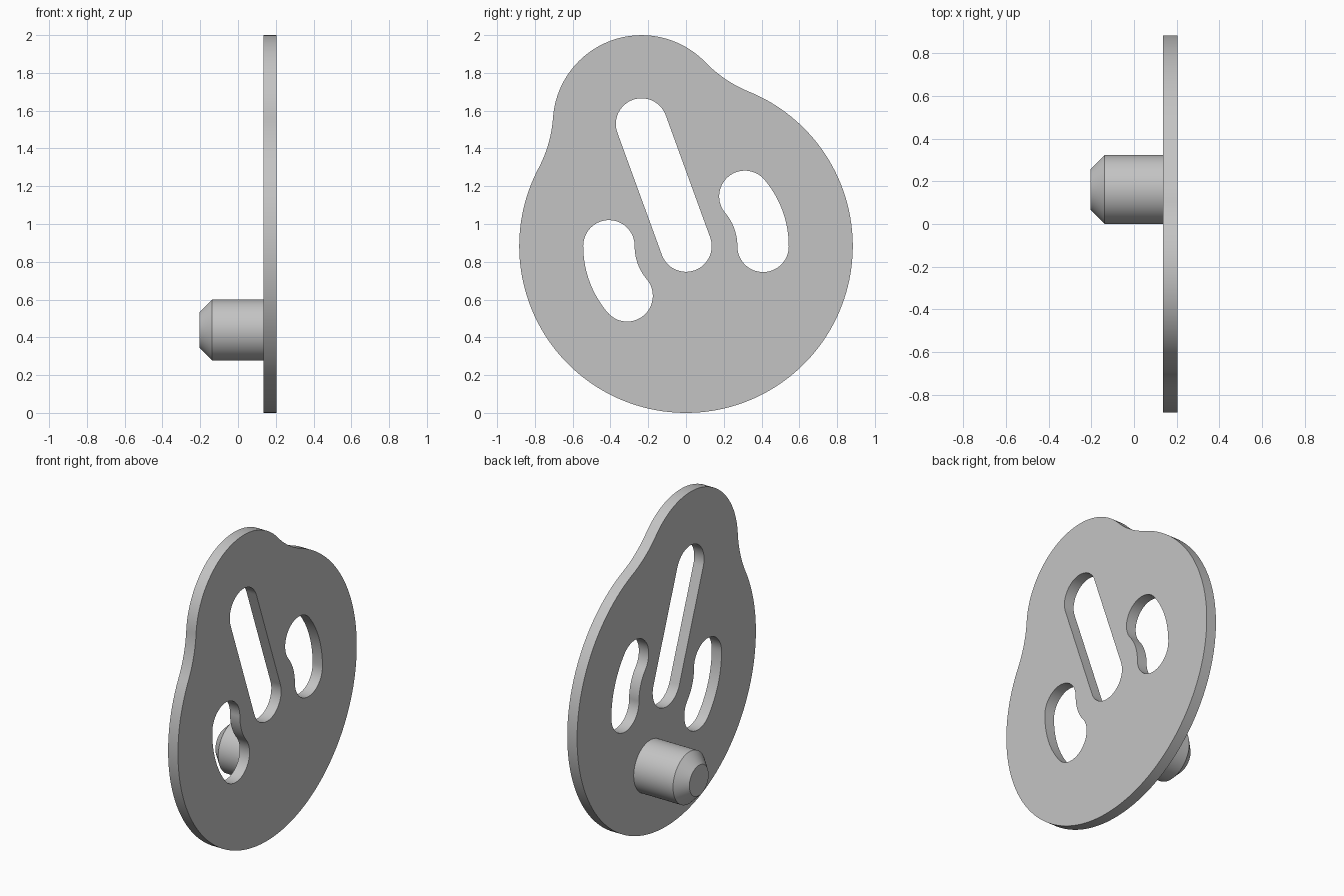
import bpy, bmesh
from math import radians, degrees, cos, sin, acos, atan2
from mathutils import Matrix, Vector

if "Cube" in bpy.data.objects:
    bpy.data.objects.remove(bpy.data.objects["Cube"])

DISC_R, LOBE_R, FILLET_R = 0.883, 0.47, 0.68
LOBE_Y = 0.688                    # lobe centre above the disc centre
SLOT_R, KIDNEY_R = 0.136, 0.408
PLATE_BACK, PLATE_FRONT = 0.135, 0.203

# Parts are drawn in a frame centred on the disc, with the lobe straight up;
# this stands them upright facing +x and tilts them
PLACE = (Matrix.Translation((0, 0, DISC_R))
         @ Matrix.Rotation(radians(90), 4, "Z") @ Matrix.Rotation(radians(90), 4, "X")
         @ Matrix.Rotation(radians(20), 4, "Z"))

steel = bpy.data.materials.new("grey_steel")
steel.use_nodes = True
GREY = (0.55, 0.55, 0.55, 1)
steel.diffuse_color = GREY
steel.node_tree.nodes["Principled BSDF"].inputs["Base Color"].default_value = GREY


def arc(x, y, r, start, end, steps=32):
    """Points along an arc, angles in degrees."""
    angles = [radians(start + (end - start) * i / steps) for i in range(steps + 1)]
    return [(x + r * cos(a), y + r * sin(a)) for a in angles]


def finish(name, bm):
    bmesh.ops.remove_doubles(bm, verts=bm.verts, dist=0.0005)
    bmesh.ops.recalc_face_normals(bm, faces=bm.faces)
    mesh = bpy.data.meshes.new(name)
    bm.to_mesh(mesh)
    bm.free()
    mesh.materials.clear()
    mesh.materials.append(steel)
    obj = bpy.data.objects.new(name, mesh)
    bpy.context.collection.objects.link(obj)
    obj.matrix_world = PLACE
    bpy.ops.object.select_all(action="DESELECT")
    obj.select_set(True)
    bpy.context.view_layer.objects.active = obj
    bpy.ops.object.shade_smooth_by_angle(angle=radians(30))


# Plate outline: disc and lobe blended by two concave fillets
disc_d, lobe_d = DISC_R + FILLET_R, LOBE_R + FILLET_R
spread = acos((disc_d**2 + LOBE_Y**2 - lobe_d**2) / (2 * disc_d * LOBE_Y))
fx, fy = disc_d * sin(spread), disc_d * cos(spread)
to_disc = 270 - degrees(spread)
to_lobe = degrees(atan2(LOBE_Y - fy, -fx)) % 360
lobe_start = to_lobe - 180
fillet = arc(fx, fy, FILLET_R, to_disc, to_lobe)
outline = (arc(0, 0, DISC_R, 90 + degrees(spread), 450 - degrees(spread), 128)
           + fillet
           + arc(0, LOBE_Y, LOBE_R, lobe_start, 180 - lobe_start, 64)
           + [(-x, y) for x, y in reversed(fillet)])

# Straight slot between the disc and lobe centres
slot = arc(0, 0, SLOT_R, 180, 360) + arc(0, LOBE_Y, SLOT_R, 0, 180)

# Curved slots on either side of the disc centre
HALF = 20.2
ex, ey = KIDNEY_R * cos(radians(HALF)), KIDNEY_R * sin(radians(HALF))
kidney = (arc(0, 0, KIDNEY_R + SLOT_R, -HALF, HALF)
          + arc(ex, ey, SLOT_R, HALF, HALF + 180)
          + arc(0, 0, KIDNEY_R - SLOT_R, HALF, -HALF)
          + arc(ex, -ey, SLOT_R, 180 - HALF, 360 - HALF))
kidney_mirror = [(-x, y) for x, y in kidney]

# Plate: filled curve with holes, extruded to thickness
curve = bpy.data.curves.new("plate_profile", "CURVE")
curve.dimensions = "2D"
curve.fill_mode = "BOTH"
curve.extrude = (PLATE_FRONT - PLATE_BACK) / 2
for loop in (outline, slot, kidney, kidney_mirror):
    pts = [p for i, p in enumerate(loop)
           if (Vector(p) - Vector(loop[i - 1])).length > 0.0005]
    spline = curve.splines.new("POLY")
    spline.points.add(len(pts) - 1)
    for point, (x, y) in zip(spline.points, pts):
        point.co = (x, y, 0, 1)
    spline.use_cyclic_u = True
profile = bpy.data.objects.new("plate_profile", curve)
bpy.context.collection.objects.link(profile)
bpy.context.view_layer.update()
filled = bpy.data.meshes.new_from_object(
    profile.evaluated_get(bpy.context.evaluated_depsgraph_get()))
bm = bmesh.new()
bm.from_mesh(filled)
bpy.data.objects.remove(profile)
bpy.data.curves.remove(curve)
bpy.data.meshes.remove(filled)
bmesh.ops.translate(bm, verts=bm.verts, vec=(0, 0, (PLATE_FRONT + PLATE_BACK) / 2))
finish("cam_plate", bm)

# Pin: chamfered profile spun around its axis
PIN = Vector((0, -0.473, 0))
bm = bmesh.new()
verts = [bm.verts.new(PIN + Vector((r, 0, h))) for r, h in
         ((0, 0.15), (0.162, 0.15), (0.162, -0.137), (0.095, -0.203), (0, -0.203))]
edges = [bm.edges.new(pair) for pair in zip(verts, verts[1:])]
bmesh.ops.spin(bm, geom=verts + edges, cent=PIN, axis=(0, 0, 1),
               angle=radians(360), steps=64)
finish("pin", bm)
